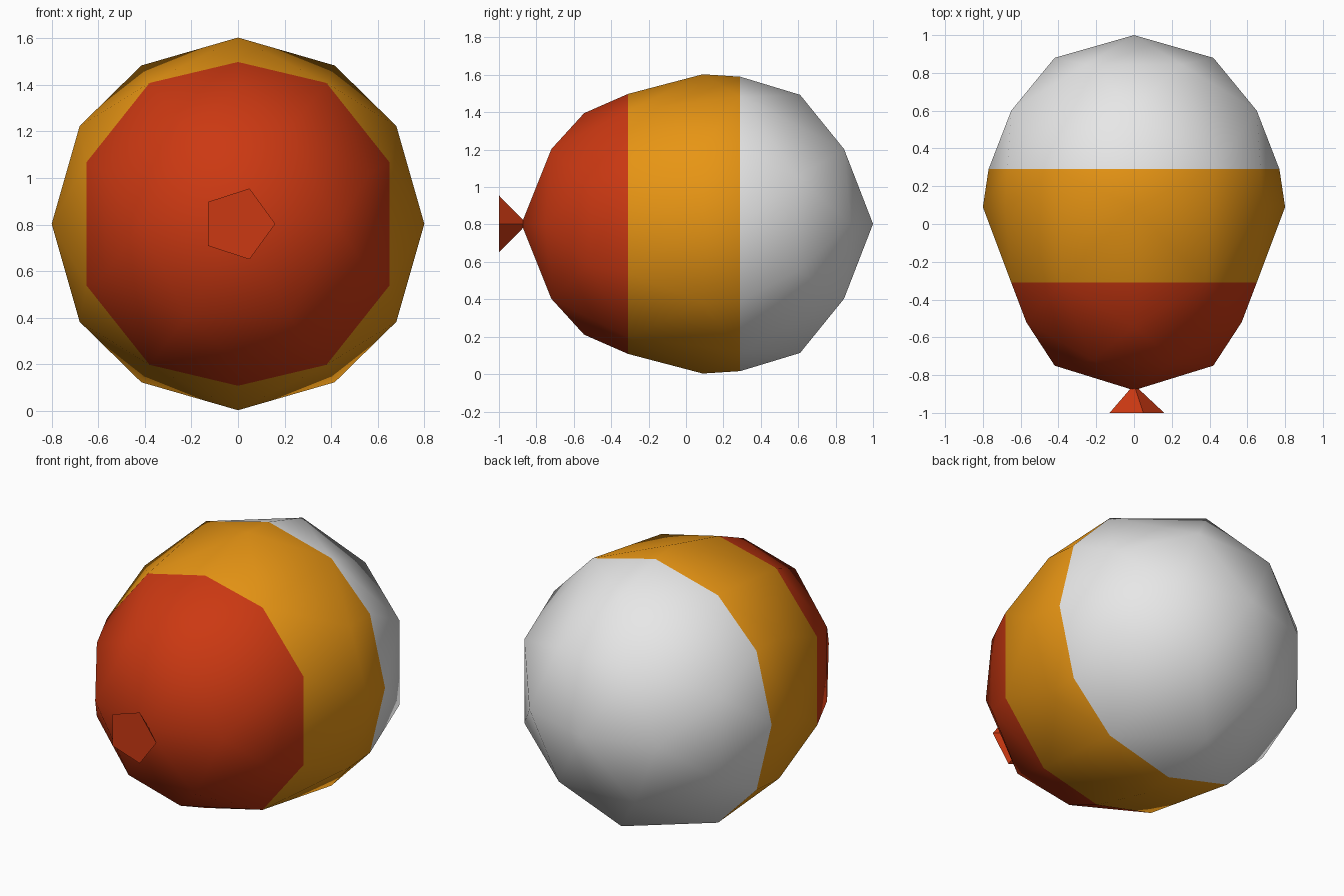
import bpy
import bmesh
import math
from mathutils import Vector

if "Cube" in bpy.data.objects:
    bpy.data.objects.remove(bpy.data.objects["Cube"], do_unlink=True)

CENTRE_Z = 0.803
FRONT_SEAM, BACK_SEAM = -0.31, 0.29


def material(name, colour):
    mat = bpy.data.materials.new(name)
    mat.use_nodes = True
    mat.diffuse_color = (*colour, 1)
    mat.node_tree.nodes["Principled BSDF"].inputs["Base Color"].default_value = (*colour, 1)
    return mat


red = material("red", (0.6, 0.04, 0.006))
orange = material("orange", (0.8, 0.3, 0.007))
white = material("white", (0.8, 0.8, 0.8))


def make_object(name, bm, mats):
    mesh = bpy.data.meshes.new(name)
    bm.to_mesh(mesh)
    bm.free()
    for mat in mats:
        mesh.materials.append(mat)
    obj = bpy.data.objects.new(name, mesh)
    bpy.context.collection.objects.link(obj)
    obj.location.z = CENTRE_Z
    return obj


# Balloon body: one quarter of the faceted shell, mirrored in x and z
quarter = [
    (0, 1, 0), (0.42, 0.88, 0), (0.25, 0.845, 0.4), (0.65, 0.6, 0.25), (0, 0.61, 0.69),
    (0.77, BACK_SEAM, 0), (0.67, BACK_SEAM, 0.415), (0.415, BACK_SEAM, 0.68), (0, BACK_SEAM, 0.787),
    (0.8, 0.09, 0), (0.68, 0.09, 0.42), (0, 0.09, 0.8),
    (0.65, FRONT_SEAM, 0.265), (0.38, FRONT_SEAM, 0.605), (0, FRONT_SEAM, 0.695),
    (0.57, -0.52, 0.22), (0, -0.545, 0.592), (0.22, -0.72, 0.4), (0.42, -0.75, 0), (0, -0.88, 0),
]
points = {(sx * x, y, sz * z) for x, y, z in quarter for sx in (-1, 1) for sz in (-1, 1)}
bm = bmesh.new()
for p in sorted(points):
    bm.verts.new(p)
hull = bmesh.ops.convex_hull(bm, input=bm.verts[:])
spare = {v for v in hull["geom_interior"] + hull["geom_unused"] if isinstance(v, bmesh.types.BMVert)}
bmesh.ops.delete(bm, geom=list(spare), context="VERTS")

# Colour bands: cut along both seams, then colour by position
for seam in (FRONT_SEAM, BACK_SEAM):
    bmesh.ops.bisect_plane(bm, geom=bm.verts[:] + bm.edges[:] + bm.faces[:], dist=0.0005,
                           plane_co=(0, seam, 0), plane_no=(0, 1, 0))
bmesh.ops.recalc_face_normals(bm, faces=bm.faces[:])
for face in bm.faces:
    y = face.calc_center_median().y
    face.material_index = 0 if y < FRONT_SEAM else 1 if y < BACK_SEAM else 2
    face.smooth = True
make_object("balloon_body", bm, (red, orange, white))

# Tied end: five-sided flat cone opening to the front
bm = bmesh.new()
tip = bm.verts.new((0, -0.85, 0))
rim = [bm.verts.new((0.16 * math.cos(a), -1, 0.16 * math.sin(a)))
       for a in (math.tau * i / 5 for i in range(5))]
bm.faces.new(rim)
for i in range(5):
    bm.faces.new((rim[i], rim[i - 1], tip))
bmesh.ops.recalc_face_normals(bm, faces=bm.faces[:])
make_object("balloon_knot", bm, (red,))
